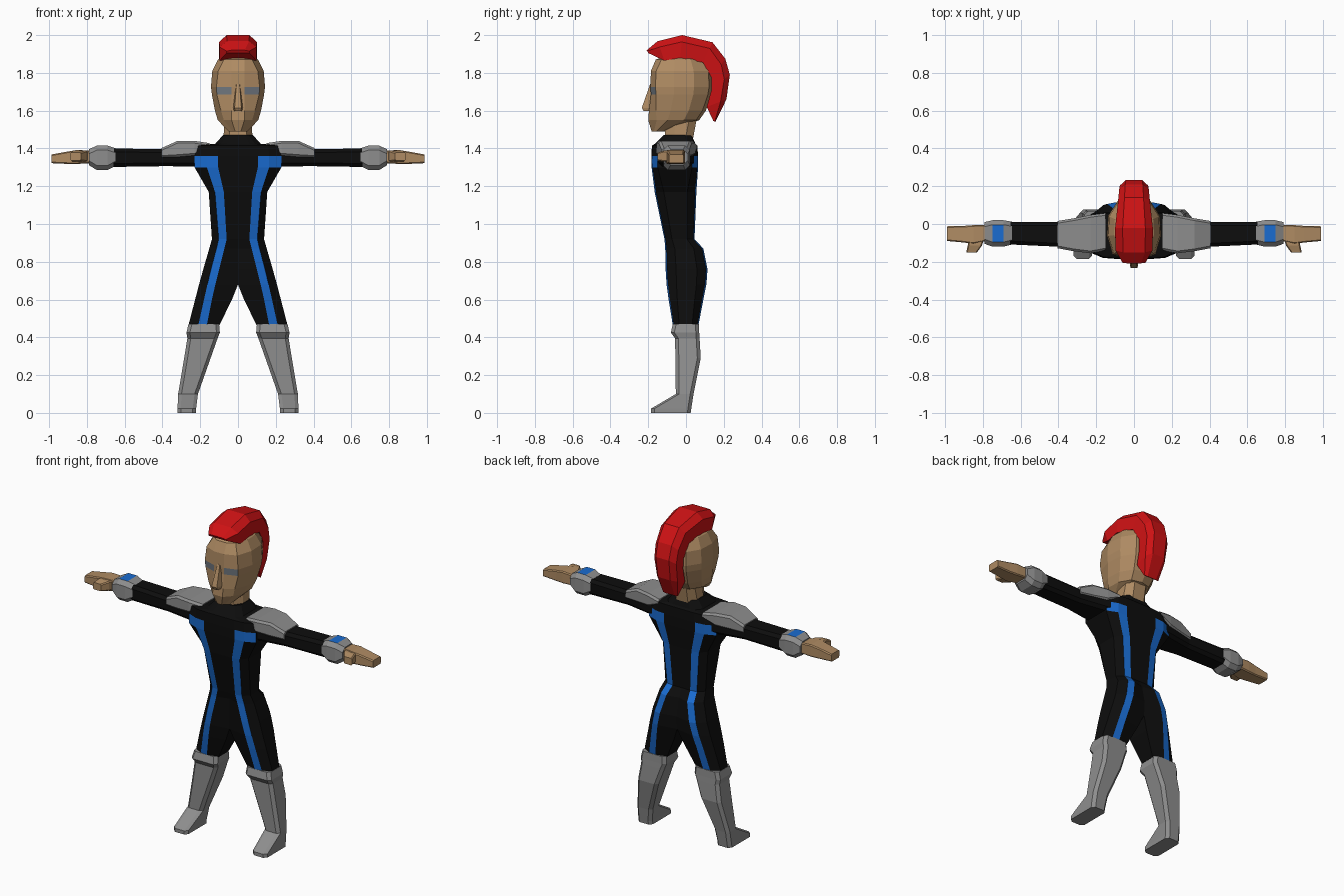
import bpy, bmesh


def material(name, rgb):
    m = bpy.data.materials.new(name)
    m.diffuse_color = (*rgb, 1)
    return m


BLACK = material("suit black", (0.004, 0.004, 0.004))
BLUE = material("stripe blue", (0.010, 0.150, 0.640))
GREY = material("armour grey", (0.27, 0.27, 0.27))
SKIN = material("skin", (0.43, 0.26, 0.125))
RED = material("hair red", (0.62, 0.006, 0.007))
EYE = material("eye grey", (0.17, 0.195, 0.225))


def loft(name, rings, mats, rule=lambda i, j: 0):
    """Skin closed rings, colour by ring i and column j, mirror across x = 0."""
    bm = bmesh.new()
    rows = [[bm.verts.new(p) for p in r] for r in rings]
    n = len(rows[0])
    for i in range(len(rows) - 1):
        for j in range(n):
            k = (j + 1) % n
            f = bm.faces.new((rows[i][j], rows[i][k], rows[i + 1][k], rows[i + 1][j]))
            f.material_index = rule(i, j)
    bm.faces.new(rows[0])
    bm.faces.new(rows[-1])
    bmesh.ops.recalc_face_normals(bm, faces=bm.faces)
    # Open the halves along the centre plane
    inner = [f for f in bm.faces if all(abs(v.co.x) < 1e-5 for v in f.verts)]
    bmesh.ops.delete(bm, geom=inner, context='FACES')
    me = bpy.data.meshes.new(name)
    bm.to_mesh(me)
    bm.free()
    for m in mats:
        me.materials.append(m)
    ob = bpy.data.objects.new(name, me)
    bpy.context.collection.objects.link(ob)
    mod = ob.modifiers.new("mirror", 'MIRROR')
    mod.merge_threshold = 0.0005
    return ob


def octagon(a0, a1, b0, b1, c):
    """Rectangle with corners cut by c."""
    return [(a0 + c, b0), (a1 - c, b0), (a1, b0 + c), (a1, b1 - c),
            (a1 - c, b1), (a0 + c, b1), (a0, b1 - c), (a0, b0 + c)]


def along_x(rows, c):
    return [[(x, y, z) for y, z in octagon(y0, y1, z0, z1, c)]
            for x, y0, y1, z0, z1 in rows]


# Suit: z, inner x, stripe inner x, stripe outer x, outer x, front y, back y, corner depth
suit = [
    (1.470, 0, 0.035, 0.055, 0.080, -0.120, 0.030, 0.25),
    (1.425, 0, 0.060, 0.090, 0.120, -0.165, 0.050, 0.20),
    (1.415, 0, 0.100, 0.160, 0.220, -0.180, 0.060, 0.14),
    (1.360, 0, 0.105, 0.165, 0.230, -0.184, 0.064, 0.13),
    (1.300, 0, 0.105, 0.165, 0.230, -0.182, 0.064, 0.13),
    (1.170, 0, 0.075, 0.122, 0.155, -0.166, 0.055, 0.22),
    (0.920, 0, 0.060, 0.102, 0.138, -0.114, 0.045, 0.25),
    (0.870, 0, 0.072, 0.114, 0.152, -0.110, 0.092, 0.25),
    (0.760, 0, 0.100, 0.143, 0.184, -0.108, 0.114, 0.25),
    (0.680, 0, 0.120, 0.162, 0.206, -0.103, 0.108, 0.25),
    (0.600, 0.032, 0.138, 0.180, 0.227, -0.092, 0.092, 0.25),
    (0.465, 0.098, 0.165, 0.210, 0.262, -0.070, 0.066, 0.25),
]
rings = []
for z, x0, x1, x2, x3, yf, yb, t in suit:
    d = (yb - yf) * t
    s = 0.02 if z < 0.9 else 0
    rings.append([(x0, yf + s, z), (x1, yf, z), (x2, yf + d * 0.15, z), (x3, yf + d, z),
                  (x3, yb - d, z), (x2, yb - d * 0.15, z), (x1, yb, z), (x0, yb - s, z)])
loft("suit", rings, [BLACK, BLUE],
     lambda i, j: int((j in (1, 5) and i >= 3) or (j in (2, 4) and i == 3)))

# Boots with cuff and wedge foot: z, inner x, outer x, front y, back y
boots = [
    (0.470, 0.100, 0.262, -0.070, 0.068), (0.425, 0.096, 0.273, -0.080, 0.070),
    (0.395, 0.108, 0.268, -0.058, 0.072), (0.290, 0.145, 0.285, -0.056, 0.078),
    (0.100, 0.212, 0.317, -0.054, 0.040), (0.022, 0.222, 0.320, -0.186, 0.028),
    (0.000, 0.222, 0.320, -0.186, 0.025)]
loft("boots", [[(x, y, z) for x, y in octagon(x0, x1, y0, y1, 0.018)]
               for z, x0, x1, y0, y1 in boots], [GREY])

# Arms, shoulder pads, wrist guards, hands: x, front y, back y, bottom z, top z
loft("arms", along_x([(0.19, -0.15, 0.045, 1.305, 1.41), (0.40, -0.12, 0.010, 1.306, 1.396),
                      (0.66, -0.108, 0.010, 1.302, 1.400)], 0.018), [BLACK])
loft("shoulder_pads", along_x([(0.150, -0.140, 0.058, 1.395, 1.428),
                               (0.230, -0.155, 0.048, 1.362, 1.440),
                               (0.320, -0.144, 0.030, 1.355, 1.440),
                               (0.405, -0.128, 0.016, 1.350, 1.402)], 0.012), [GREY])
loft("wrist_guards", along_x([(0.645, -0.108, 0.012, 1.310, 1.400),
                              (0.690, -0.120, 0.020, 1.286, 1.415),
                              (0.748, -0.120, 0.020, 1.286, 1.415),
                              (0.790, -0.105, 0.010, 1.312, 1.395)], 0.024),
     [GREY, BLUE], lambda i, j: int(i == 1 and j == 4))
loft("hands", along_x([(0.780, -0.090, -0.005, 1.322, 1.388),
                       (0.850, -0.105, -0.006, 1.318, 1.392),
                       (0.900, -0.098, -0.010, 1.318, 1.384),
                       (0.988, -0.090, -0.012, 1.322, 1.368)], 0.006), [SKIN])
loft("thumbs", [[(x, y, z) for x, z in octagon(*r, 0.006)] for y, r in (
    (-0.070, (0.790, 0.870, 1.330, 1.388)), (-0.115, (0.805, 0.880, 1.330, 1.388)),
    (-0.152, (0.832, 0.888, 1.335, 1.378)))], [SKIN])

# Neck
loft("neck", [[(0, yf, z), (0.045, yf, z), (w, yf + 0.05, z), (w, yb - 0.04, z),
               (0.04, yb, z), (0, yb, z)]
              for z, w, yf, yb in ((1.44, 0.078, -0.115, 0.035), (1.60, 0.068, -0.10, 0.065))],
     [SKIN])

# Head: z, face half width, head half width, front y, cheek y, back y
head = [
    (1.490, 0.028, 0.050, -0.182, -0.170, -0.115),
    (1.550, 0.075, 0.107, -0.200, -0.155, 0.070),
    (1.600, 0.090, 0.122, -0.196, -0.160, 0.105),
    (1.685, 0.112, 0.138, -0.186, -0.158, 0.135),
    (1.726, 0.114, 0.143, -0.188, -0.162, 0.142),
    (1.810, 0.105, 0.136, -0.186, -0.158, 0.138),
    (1.870, 0.075, 0.106, -0.160, -0.130, 0.105),
    (1.900, 0.045, 0.060, -0.090, -0.080, 0.050),
]
rings = []
for z, fw, w, yf, yc, yb in head:
    s = yb - yf
    rings.append([(0, yf, z), (0.034 if z > 1.5 else 0.015, yf, z), (fw, yc, z),
                  (w, yf + s * 0.38, z), (w * 0.96, yf + s * 0.70, z),
                  (w * 0.6, yb - s * 0.06, z), (0, yb, z)])
loft("head", rings, [SKIN, EYE], lambda i, j: int(i == 3 and j == 1))

# Nose wedge
loft("nose", [[(0, yf, z), (w * 0.6, yf, z), (w, -0.17, z), (0, -0.17, z)]
              for z, w, yf in ((1.74, 0.014, -0.190), (1.615, 0.030, -0.234),
                               (1.597, 0.026, -0.225))], [SKIN])

# Crest of hair: outer y, z, inner y, z, half width
crest = [
    (-0.208, 1.920, -0.200, 1.905, 0.060), (-0.150, 1.968, -0.115, 1.865, 0.098),
    (-0.020, 2.000, -0.030, 1.880, 0.100), (0.140, 1.962, 0.090, 1.855, 0.084),
    (0.208, 1.875, 0.135, 1.775, 0.078), (0.232, 1.790, 0.135, 1.710, 0.075),
    (0.214, 1.660, 0.110, 1.620, 0.070), (0.155, 1.540, 0.145, 1.545, 0.050)]
loft("hair_crest", [[(0, oy, oz), (w * 0.6, oy, oz),
                     (w, oy + (iy - oy) * 0.3, oz + (iz - oz) * 0.3),
                     (w, iy, iz), (0, iy, iz)] for oy, oz, iy, iz, w in crest], [RED])
